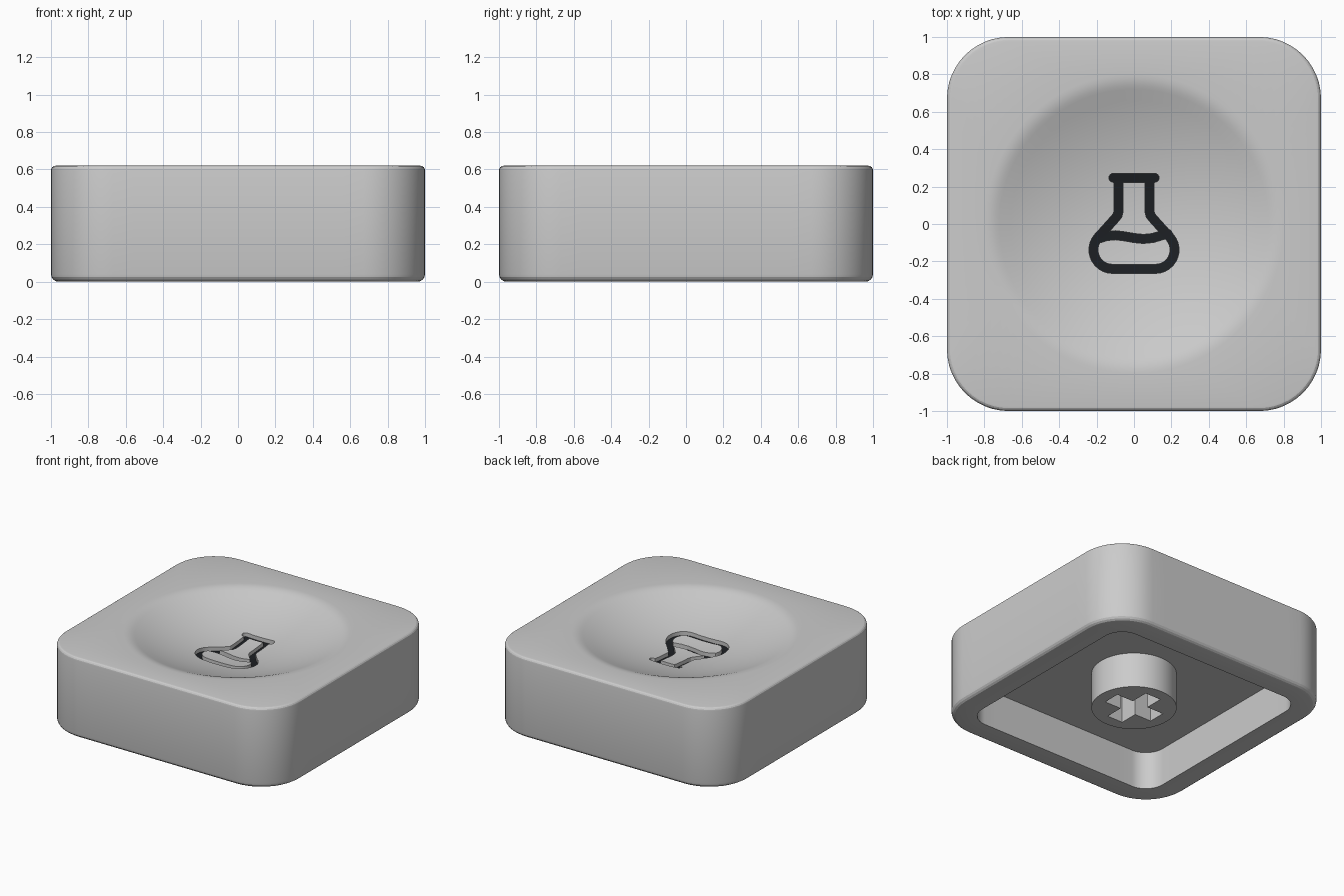
import bpy, bmesh
from math import sin, cos, pi, radians
from mathutils import Vector

if "Cube" in bpy.data.objects:
    bpy.data.objects.remove(bpy.data.objects["Cube"])

TOP, SEG = 0.62, 96
DISH_IN, DISH_OUT, K = 0.72, 0.80, 0.295
FLOOR = TOP - K * DISH_IN * DISH_OUT


def dish(r):
    """Height of the finger dish at radius r, with a softened rim."""
    if r <= DISH_IN:
        return FLOOR + K * r * r
    t = min(1, (r - DISH_IN) / (DISH_OUT - DISH_IN))
    w = DISH_OUT - DISH_IN
    return FLOOR + K * DISH_IN ** 2 + 2 * K * DISH_IN * w * (t - t * t / 2)


def circle(r, z):
    return [(r * cos(pi / 8 + i * 2 * pi / SEG), r * sin(pi / 8 + i * 2 * pi / SEG), z)
            for i in range(SEG)]


def rounded_square(half, rad, z):
    """Loop of 4 x (12 corner + 12 side) segments."""
    c = half - rad
    pts = []
    for q in range(4):
        quarter = [(c + rad * cos(i * pi / 24), c + rad * sin(i * pi / 24)) for i in range(13)]
        quarter += [(c - 2 * c * i / 12, half) for i in range(1, 12)]
        for x, y in quarter:
            for _ in range(q):
                x, y = -y, x
            pts.append((x, y, z))
    return pts


def finish(name, bm):
    bmesh.ops.recalc_face_normals(bm, faces=bm.faces)
    me = bpy.data.meshes.new(name)
    bm.to_mesh(me)
    bm.free()
    ob = bpy.data.objects.new(name, me)
    bpy.context.collection.objects.link(ob)
    return ob


def bridge(bm, a, b):
    n = len(a)
    for i in range(n):
        j = (i + 1) % n
        bm.faces.new((a[i], a[j], b[j], b[i]))


def loft(name, loops, pole_a, pole_b):
    bm = bmesh.new()
    rings = [[bm.verts.new(p) for p in loop] for loop in loops]
    for a, b in zip(rings, rings[1:]):
        bridge(bm, a, b)
    for ring, pole in ((rings[0], pole_a), (rings[-1], pole_b)):
        v = bm.verts.new(pole)
        for i in range(SEG):
            bm.faces.new((ring[i], ring[(i + 1) % SEG], v))
    return finish(name, bm)


def ribbon(name, path, hw, bottom, top):
    """Round-ended stroke along path; bottom and top are functions of radius."""
    path = [Vector(p) for p in path]
    stations = []
    for i, p in enumerate(path):
        d1 = (path[i + 1] - p).normalized() if i < len(path) - 1 else (p - path[i - 1]).normalized()
        d0 = (p - path[i - 1]).normalized() if i else d1
        d = (d0 + d1).normalized()
        stations.append((p, d, hw / d.dot(d1)))
    caps = [radians(a) for a in (25, 50, 70, 84)]
    p, d, _ = stations[0]
    start = [(p - d * hw * sin(a), d, hw * cos(a)) for a in reversed(caps)]
    p, d, _ = stations[-1]
    end = [(p + d * hw * sin(a), d, hw * cos(a)) for a in caps]
    bm = bmesh.new()
    rings = []
    for p, d, w in start + stations + end:
        n = Vector((-d.y, d.x)) * w
        l, r = p + n, p - n
        rings.append([bm.verts.new((q.x, q.y, f(q.length)))
                      for q, f in ((l, bottom), (r, bottom), (r, top), (l, top))])
    for a, b in zip(rings, rings[1:]):
        bridge(bm, a, b)
    bm.faces.new(rings[0])
    bm.faces.new(rings[-1])
    return finish(name, bm)


def cut(target, cutter):
    cutter.hide_render = True
    mod = target.modifiers.new("cut", 'BOOLEAN')
    mod.operation, mod.solver, mod.object = 'DIFFERENCE', 'EXACT', cutter
    bpy.context.view_layer.objects.active = target
    bpy.ops.object.modifier_apply(modifier=mod.name)
    bpy.data.objects.remove(cutter)


# Cap shell: dish, flat top, outer wall, hollow underside and stem in one loft
CEIL, STEM_R, STEM_Z = 0.29, 0.297, 0.02
R_TOP, R_BOT = 0.025, 0.04
loops = [circle(r, dish(r)) for r in
         [0.06 * i for i in range(1, 13)] + [0.74, 0.76, 0.78, 0.80]]
for i in range(5):
    a = i * pi / 8
    d = R_TOP * (1 - sin(a))
    loops.append(rounded_square(1 - d, 0.33 - d, TOP - R_TOP * (1 - cos(a))))
for i in range(5):
    a = i * pi / 8
    d = R_BOT * (1 - cos(a))
    loops.append(rounded_square(1 - d, 0.33 - d, R_BOT * (1 - sin(a))))
loops += [rounded_square(0.82, 0.15, 0), rounded_square(0.82, 0.15, CEIL),
          circle(STEM_R, CEIL), circle(STEM_R, STEM_Z)]
cap = loft("key_cap", loops, (0, 0, FLOOR), (0, 0, STEM_Z))

# Cross-shaped socket in the stem
L, W = 0.207, 0.066
plus = []
for q in range(4):
    for x, y in ((L, -W), (L, W), (W, W)):
        for _ in range(q):
            x, y = -y, x
        plus.append((x, y))
bm = bmesh.new()
low, high = [[bm.verts.new((x, y, z)) for x, y in plus] for z in (-0.1, 0.27)]
bridge(bm, low, high)
bm.faces.new(low)
bm.faces.new(high)
cut(cap, finish("socket_cutter", bm))

# Flask symbol: engraved strokes with a dark inlay on the groove floor
half = [(0.083, 0.235), (0.083, 0.065), (0.088, 0.046), (0.107, 0.023)]
half += [(0.115 + 0.102 * cos(radians(a)), -0.138 + 0.102 * sin(radians(a)))
         for a in range(42, -91, -12)]
outline = half + [(0.05, -0.24), (-0.05, -0.24)] + [(-x, y) for x, y in reversed(half)]
wave = [(-0.185, -0.077), (-0.15, -0.065), (-0.10, -0.060), (-0.05, -0.066), (0, -0.075),
        (0.05, -0.080), (0.10, -0.075), (0.14, -0.063), (0.18, -0.052)]
lip = [(-0.11 + 0.055 * i, 0.247) for i in range(5)]

ink = bpy.data.materials.new("dark_ink")
ink.diffuse_color = (0.012, 0.014, 0.017, 1)
ink.use_nodes = True
ink.node_tree.nodes["Principled BSDF"].inputs["Base Color"].default_value = ink.diffuse_color
parts = [cap]
for name, path in (("flask_outline", outline), ("flask_liquid_line", wave), ("flask_lip", lip)):
    cut(cap, ribbon(name + "_cutter", path, 0.024, lambda r: dish(r) - 0.05, lambda r: 0.75))
    inlay = ribbon(name, path, 0.024, lambda r: dish(r) - 0.07, lambda r: dish(r) - 0.03)
    inlay.data.materials.append(ink)
    parts.append(inlay)

# Smooth shading with crisp edges
bpy.ops.object.select_all(action='DESELECT')
for ob in parts:
    ob.select_set(True)
bpy.context.view_layer.objects.active = cap
bpy.ops.object.shade_smooth_by_angle(angle=radians(20))
